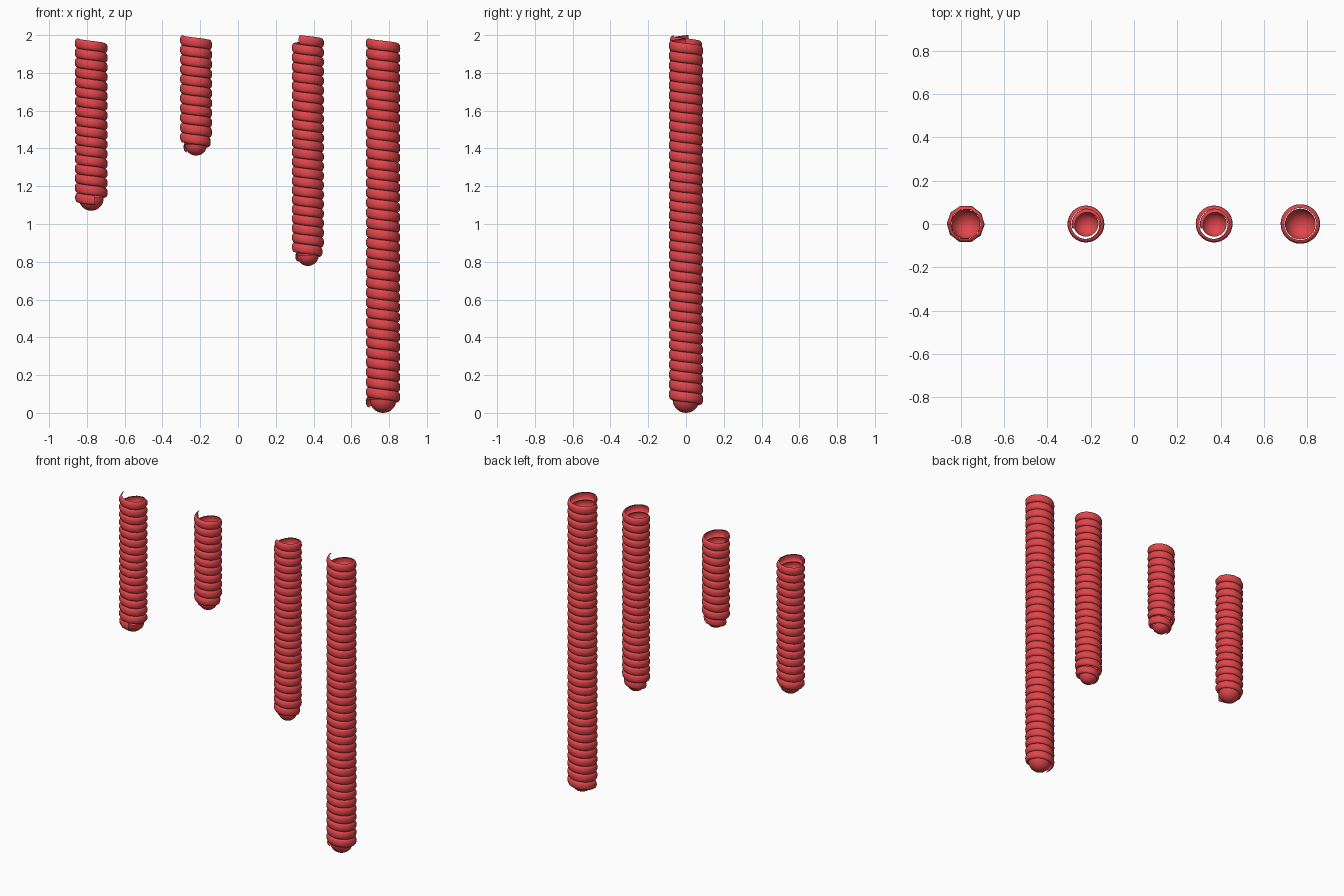
import bpy, bmesh
from math import sin, cos, pi, radians, copysign

if "Cube" in bpy.data.objects:
    bpy.data.objects.remove(bpy.data.objects["Cube"])

red = bpy.data.materials.new("red")
red.diffuse_color = (0.75, 0.06, 0.07, 1)
red.use_nodes = True
red.node_tree.nodes["Principled BSDF"].inputs["Base Color"].default_value = red.diffuse_color

PROFILE = 10   # segments across one ring's bulge


def finish(bm, name):
    bmesh.ops.recalc_face_normals(bm, faces=bm.faces)
    mesh = bpy.data.meshes.new(name)
    bm.to_mesh(mesh)
    bm.free()
    mesh.materials.append(red)
    for p in mesh.polygons:
        p.use_smooth = True
    obj = bpy.data.objects.new(name, mesh)
    bpy.context.collection.objects.link(obj)
    return obj


def coil(name, x, r_out, r_in, z_top, z_end, start, turns, sides, r_end):
    """Sheet with a bulging half-round section, wound downwards; last turn narrows to r_end."""
    bm = bmesh.new()
    steps = round(turns * sides)
    pitch = (z_top - z_end) / turns
    prev = None
    for i in range(steps + 1):
        t = turns * i / steps
        a = radians(start) + 2 * pi * t
        z = z_top - pitch * t
        f = max(0, 1 - (turns - t) / 0.8)
        shift = (r_out - r_end) * min(1, f * 1.3)
        row = []
        for k in range(PROFILE + 1):
            b = -pi / 2 + pi * k / PROFILE
            r = r_in + (r_out - r_in) * max(0, cos(b)) ** 0.8 - shift
            h = copysign(abs(sin(b)) ** 0.9, b) * pitch * 0.5
            row.append(bm.verts.new((x + r * cos(a), r * sin(a), z + h)))
        if prev:
            for k in range(PROFILE):
                bm.faces.new((prev[k], row[k], row[k + 1], prev[k + 1]))
        prev = row
    finish(bm, name)


def cap(name, x, r, z_tip, sides):
    """Rounded bowl closing the lower end."""
    bm = bmesh.new()
    bmesh.ops.create_uvsphere(bm, u_segments=sides, v_segments=16, radius=r)
    bmesh.ops.delete(bm, geom=[v for v in bm.verts if v.co.z > 1e-4], context='VERTS')
    bmesh.ops.translate(bm, verts=bm.verts, vec=(x, 0, z_tip + r))
    finish(bm, name)


# name, x, outer r, inner r, first and last ring heights, start angle, turns,
# sides, last ring radius, cap radius, cap tip height
springs = [
    ("left", -0.777, 0.087, 0.070, 1.957, 1.125, 180, 16.29, 10, 0.085, 0.070, 1.07),
    ("short", -0.222, 0.085, 0.069, 1.975, 1.405, 170, 11.08, 32, 0.066, 0.058, 1.362),
    ("middle", 0.370, 0.085, 0.069, 1.975, 0.825, 235, 22.90, 32, 0.066, 0.058, 0.778),
    ("long", 0.768, 0.091, 0.074, 1.957, 0.055, 180, 36.05, 32, 0.091, 0.071, 0.0),
]
for n, x, ro, ri, zt, ze, st, tu, sd, re, rc, tip in springs:
    coil(n + "_coil", x, ro, ri, zt, ze, st, tu, sd, re)
    cap(n + "_end_cap", x, rc, tip, sd)
